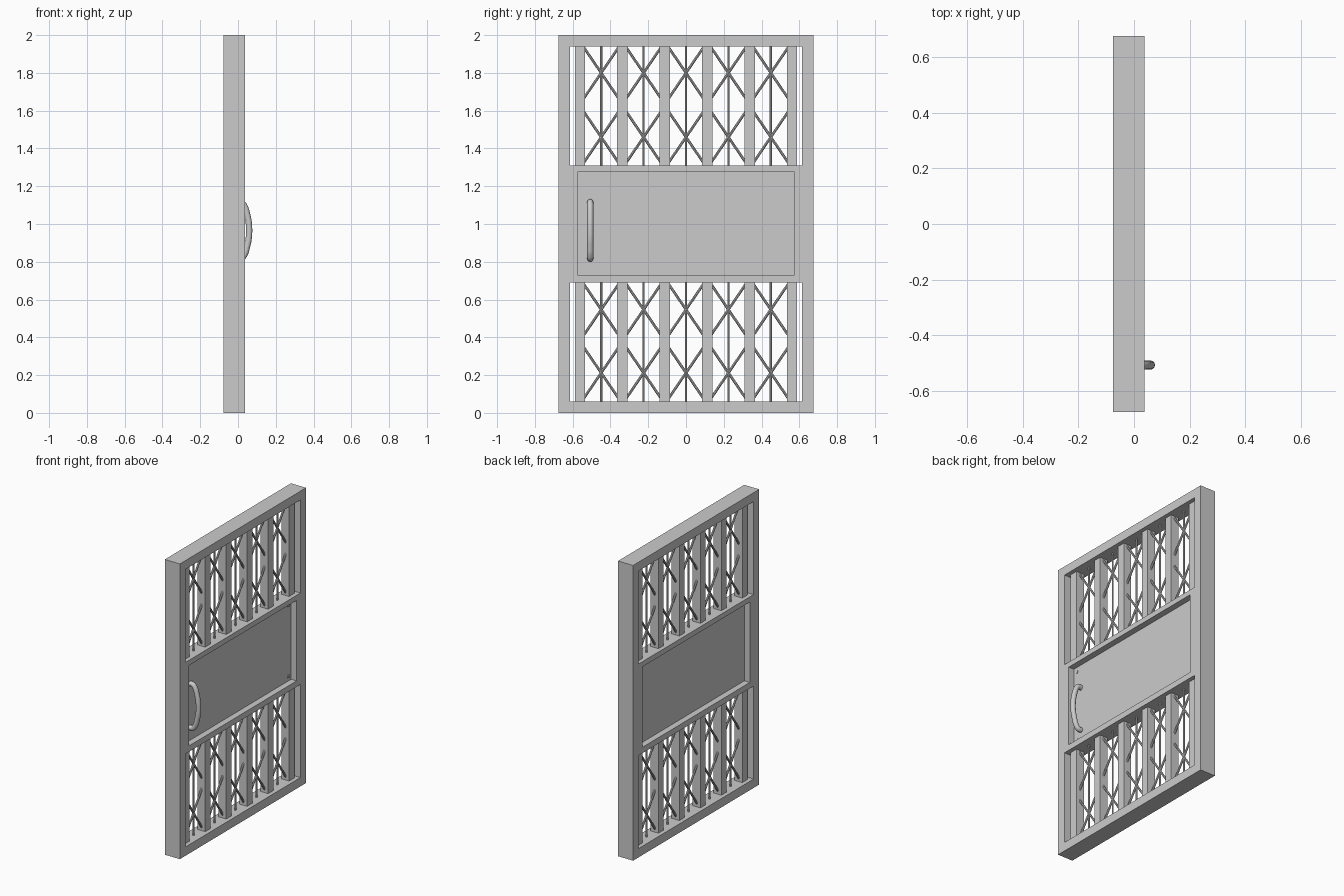
import bpy
from mathutils import Vector

if "Cube" in bpy.data.objects:
    bpy.data.objects.remove(bpy.data.objects["Cube"])

X0, X1 = -0.076, 0.037          # frame back and front planes
XM = (X0 + X1) / 2


def box(name, lo, hi):
    lo, hi = Vector(lo), Vector(hi)
    bpy.ops.mesh.primitive_cube_add(size=1, location=(lo + hi) / 2)
    ob = bpy.context.object
    ob.name = name
    ob.scale = hi - lo
    bpy.ops.object.transform_apply(location=False, rotation=False, scale=True)
    return ob


def rod(name, a, b, r, sides=8):
    a, b = Vector(a), Vector(b)
    d = b - a
    bpy.ops.mesh.primitive_cylinder_add(vertices=sides, radius=r, depth=d.length,
                                        location=(a + b) / 2)
    ob = bpy.context.object
    ob.name = name
    ob.rotation_euler = d.to_track_quat('Z', 'Y').to_euler()
    bpy.ops.object.shade_smooth_by_angle()
    return ob


# Door frame with two grille openings and a panel opening
frame = box("door_frame", (X0, -0.675, 0), (X1, 0.675, 2))
openings = [(0.615, 0.06, 0.69), (0.575, 0.73, 1.275), (0.615, 1.31, 1.94)]
for i, (w, z0, z1) in enumerate(openings):
    cutter = box(f"opening_cutter_{i}", (X0 - 0.1, -w, z0), (X1 + 0.1, w, z1))
    cutter.hide_render = True
    cutter.hide_viewport = True
    mod = frame.modifiers.new("opening", 'BOOLEAN')
    mod.operation = 'DIFFERENCE'
    mod.object = cutter
    mod.solver = 'EXACT'

# Recessed centre panel
PX = XM + 0.015
box("centre_panel", (XM - 0.015, -0.58, 0.725), (PX, 0.58, 1.28))

# Panel screws
for y in (-0.545, 0.545):
    for z in (0.762, 1.243):
        rod("panel_screw", (PX - 0.004, y, z), (PX + 0.005, y, z), 0.011, 16)

# Grilles: slats, centre rods and crossed lattice bars
for z0, z1, centres in ((0.06, 0.69, (0.212, 0.547)), (1.31, 1.94, (1.46, 1.80))):
    for i in range(6):
        y = (i - 2.5) * 0.2245
        box("grille_slat", (XM - 0.029, y - 0.0275, z0 - 0.01),
            (XM + 0.029, y + 0.0275, z1 + 0.01))
    for i in range(5):
        y = (i - 2) * 0.2245
        rod("grille_rod", (XM, y, z0 - 0.01), (XM, y, z1 + 0.01), 0.006)
        for zc in centres:
            for s in (-1, 1):
                rod("lattice_bar", (XM, y - 0.09, zc - s * 0.132),
                    (XM, y + 0.09, zc + s * 0.132), 0.007)

# Arched pull handle
half = [(PX - 0.01, 0.148), (0.018, 0.147), (0.034, 0.128), (0.048, 0.085), (0.057, 0.04)]
path = half + [(0.059, 0)] + [(x, -z) for x, z in reversed(half)]
curve = bpy.data.curves.new("pull_handle", 'CURVE')
curve.dimensions = '3D'
curve.bevel_depth = 0.0165
curve.bevel_resolution = 4
curve.resolution_u = 6
curve.use_fill_caps = True
spline = curve.splines.new('BEZIER')
spline.bezier_points.add(len(path) - 1)
for p, (x, z) in zip(spline.bezier_points, path):
    p.co = (x, -0.507, 0.966 + z)
    p.handle_left_type = p.handle_right_type = 'AUTO'
bpy.context.collection.objects.link(bpy.data.objects.new("pull_handle", curve))
